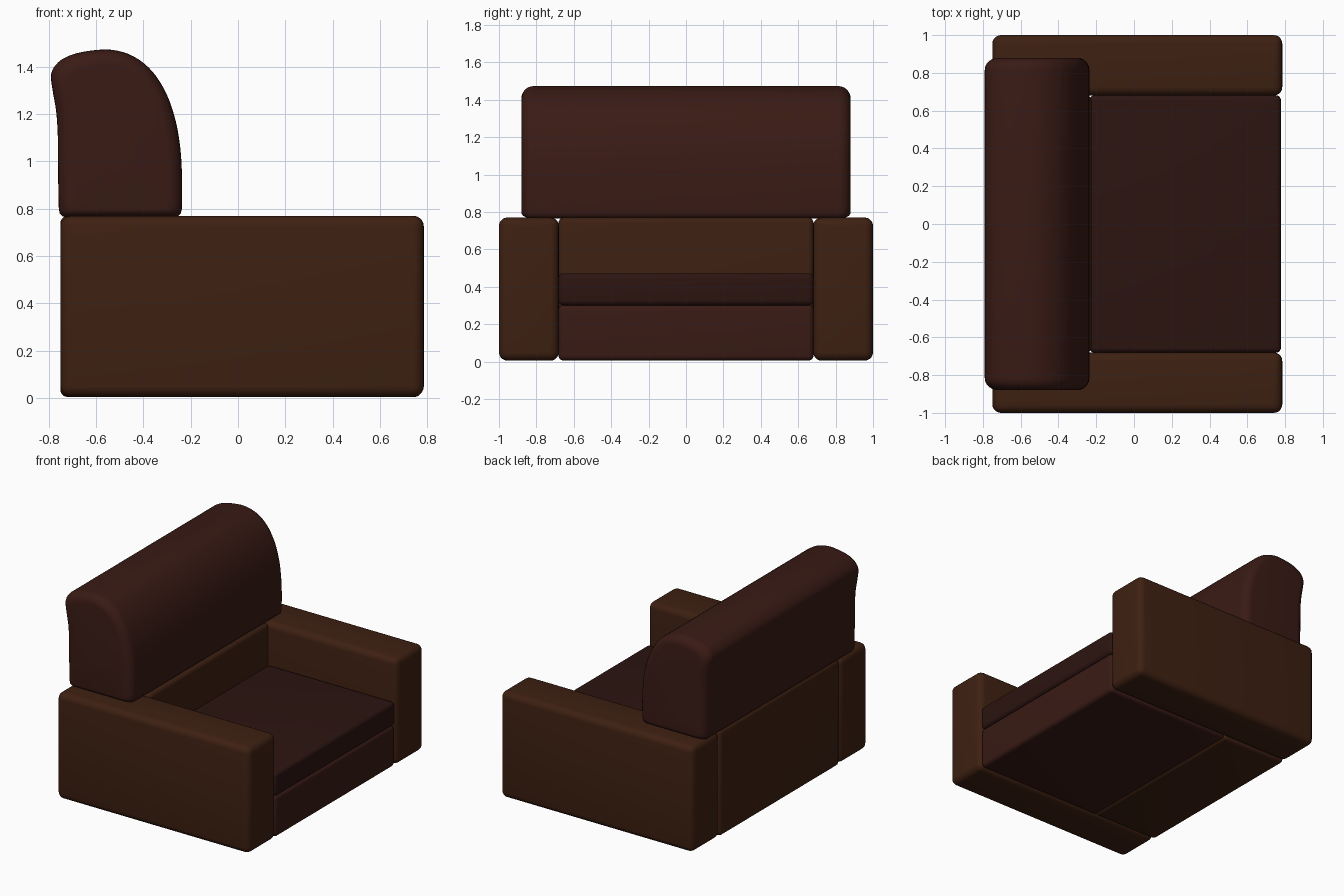
import bpy, bmesh, math
from mathutils import Vector

if "Cube" in bpy.data.objects:
    bpy.data.objects.remove(bpy.data.objects["Cube"])


def material(name, rgb):
    m = bpy.data.materials.new(name)
    m.diffuse_color = (*rgb, 1)
    m.use_nodes = True
    m.node_tree.nodes["Principled BSDF"].inputs["Base Color"].default_value = m.diffuse_color
    return m


WOOD = material("brown_frame", (0.048, 0.0145, 0.0058))
LEATHER = material("dark_red_leather", (0.041, 0.0105, 0.0072))
SEAT = material("dark_seat_leather", (0.025, 0.0072, 0.0055))


def add_object(name, bm, mat):
    me = bpy.data.meshes.new(name)
    bmesh.ops.recalc_face_normals(bm, faces=bm.faces)
    bm.to_mesh(me)
    bm.free()
    ob = bpy.data.objects.new(name, me)
    bpy.context.collection.objects.link(ob)
    me.materials.append(mat)
    bpy.ops.object.select_all(action='DESELECT')
    ob.select_set(True)
    bpy.context.view_layer.objects.active = ob
    bpy.ops.object.shade_smooth_by_angle(angle=math.radians(40))
    return ob


def soft_box(name, lo, hi, radius, mat):
    lo, hi = Vector(lo), Vector(hi)
    bm = bmesh.new()
    bmesh.ops.create_cube(bm, size=1)
    for v in bm.verts:
        v.co = (lo + hi) / 2 + v.co * (hi - lo)
    bmesh.ops.bevel(bm, geom=bm.edges[:], offset=radius, segments=5,
                    profile=0.5, affect='EDGES')
    return add_object(name, bm, mat)


def spline(pts, steps=4):
    p = [Vector(q) for q in pts]
    p = [2 * p[0] - p[1]] + p + [2 * p[-1] - p[-2]]
    out = []
    for i in range(1, len(p) - 2):
        a, b, c, d = p[i - 1:i + 3]
        for k in range(steps):
            t = k / steps
            out.append(0.5 * (2 * b + (c - a) * t + (2 * a - 5 * b + 4 * c - d) * t * t
                              + (3 * b - a - 3 * c + d) * t ** 3))
    return out + [p[-2]]


# Arms on both sides
for side, s in (("left", 1), ("right", -1)):
    ys = sorted((s * 0.68, s * 1.0))
    soft_box(side + "_arm", (-0.75, ys[0], 0.005), (0.785, ys[1], 0.77), 0.045, WOOD)

# Back panel, base and seat between the arms
soft_box("back_panel", (-0.75, -0.682, 0.005), (-0.225, 0.682, 0.77), 0.03, WOOD)
soft_box("base", (-0.235, -0.682, 0.005), (0.775, 0.682, 0.303), 0.028, LEATHER)
soft_box("seat_cushion", (-0.235, -0.682, 0.30), (0.778, 0.682, 0.472), 0.028, SEAT)

# Backrest: side profile lofted along y with rounded ends
upper = [(-0.237, 0.80), (-0.236, 0.92), (-0.243, 1.05), (-0.263, 1.17), (-0.302, 1.285),
         (-0.362, 1.38), (-0.44, 1.443), (-0.53, 1.471), (-0.62, 1.468), (-0.70, 1.451),
         (-0.758, 1.42), (-0.789, 1.37), (-0.783, 1.30), (-0.768, 1.21), (-0.761, 1.10),
         (-0.76, 0.95), (-0.757, 0.80)]
lower = [(-0.753, 0.779), (-0.742, 0.768), (-0.72, 0.764),
         (-0.275, 0.764), (-0.255, 0.768), (-0.242, 0.779)]
profile = spline(upper) + [Vector(q) for q in lower]
centre, half = Vector((-0.5, 1.0)), Vector((0.265, 0.47))
R, N, END = 0.065, 6, 0.88
steps = [(R * (1 - math.sin(a)), R * (1 - math.cos(a)))
         for a in (math.pi / 2 * k / N for k in range(N + 1))]
rings = [(-END + dy, R - R + d) for d, dy in steps]
rings = [(-END + R * (1 - math.sin(a)), R * (1 - math.cos(a)))
         for a in (math.pi / 2 * k / N for k in range(N, -1, -1))]
rings += [(-y, d) for y, d in reversed(rings)]
bm = bmesh.new()
loops = []
for y, d in rings:
    loops.append([bm.verts.new((centre.x + (q.x - centre.x) * (1 - d / half.x), y,
                                centre.y + (q.y - centre.y) * (1 - d / half.y)))
                  for q in profile])
for a, b in zip(loops, loops[1:]):
    for i in range(len(a)):
        j = (i + 1) % len(a)
        bm.faces.new((a[i], a[j], b[j], b[i]))
bm.faces.new(loops[0])
bm.faces.new(loops[-1])
add_object("backrest", bm, LEATHER)
